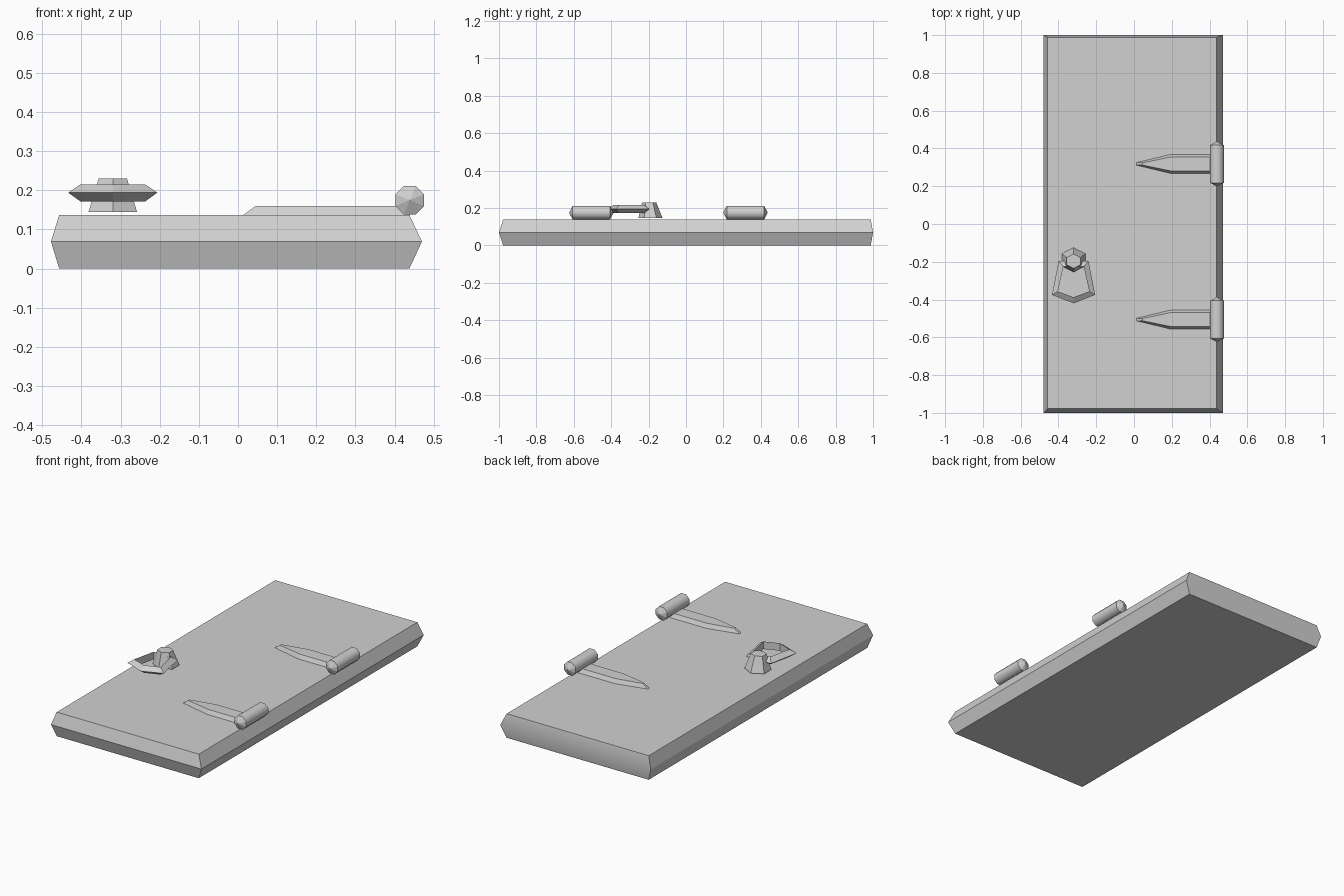
import bpy, bmesh, math
from mathutils import Vector

cube = bpy.data.objects.get("Cube")
if cube:
    bpy.data.objects.remove(cube, do_unlink=True)

grey = bpy.data.materials.new("plain grey")
grey.use_nodes = True
colour = (0.64, 0.64, 0.64, 1)
grey.diffuse_color = colour
grey.node_tree.nodes["Principled BSDF"].inputs["Base Color"].default_value = colour


def loft(name, loops, wrap=False, point=0, smooth=None):
    """Skin matching loops of points; cap the ends, or wrap last to first."""
    bm = bmesh.new()
    rows = [[bm.verts.new(p) for p in loop] for loop in loops]
    pairs = list(zip(rows, rows[1:]))
    if wrap:
        pairs.append((rows[-1], rows[0]))
    for a, b in pairs:
        n = len(a)
        for i in range(n):
            j = (i + 1) % n
            bm.faces.new((a[i], a[j], b[j], b[i]))
    caps = []
    if not wrap:
        caps = [bm.faces.new(rows[0]), bm.faces.new(rows[-1])]
    bmesh.ops.recalc_face_normals(bm, faces=bm.faces)
    if point:
        for v, cap in [(c.calc_center_median() + c.normal * point, c) for c in caps]:
            tip = bmesh.ops.poke(bm, faces=[cap])["verts"][0]
            tip.co = v
    bm.normal_update()
    for f in bm.faces:
        f.smooth = bool(smooth and smooth(f.normal))
    mesh = bpy.data.meshes.new(name)
    bm.to_mesh(mesh)
    bm.free()
    mesh.materials.append(grey)
    ob = bpy.data.objects.new(name, mesh)
    bpy.context.collection.objects.link(ob)
    return ob


def flat(points, z):
    return [Vector((x, y, z)) for x, y in points]


def rect(x0, x1, y0, y1, z):
    return flat([(x0, y0), (x1, y0), (x1, y1), (x0, y1)], z)


def polygon(sides, r, turn=0.0):
    angles = [turn + i * math.tau / sides for i in range(sides)]
    return [(r * math.cos(a), r * math.sin(a)) for a in angles]


# Door slab with a ridge around its rim; only the shallow back end is smooth
inset = (-0.457, 0.438, -0.978, 0.988)
loft("door_panel",
     [rect(*inset, 0), rect(-0.478, 0.47, -1, 1, 0.069), rect(*inset, 0.137)],
     smooth=lambda n: n.y > 0.9)

# Hinges: an eight-sided barrel with pointed ends and a tapered strap
for side, y in (("front", -0.506), ("back", 0.318)):
    barrel = polygon(8, 0.0395, math.pi / 8)
    loft(side + "_hinge_barrel",
         [[(0.439 + u, y + d, 0.175 + v) for u, v in barrel] for d in (-0.1, 0.1)],
         point=0.019, smooth=lambda n: abs(n.y) < 0.1)

    def strap(tip, tip_w, shoulder, w, z):
        half = [(tip, -tip_w), (shoulder, -w), (0.44, -w)]
        full = half + [(a, -b) for a, b in reversed(half)]
        return flat([(a, y + b) for a, b in full], z)

    loft(side + "_hinge_strap", [strap(0.012, 0.007, 0.19, 0.05, 0.136),
                                 strap(0.045, 0.006, 0.195, 0.037, 0.16)])

# Handle mount: a tapered six-sided block
def mount(r, y, z):
    return flat([(-0.32 + a * 1.1, y + b) for a, b in polygon(6, r, math.pi / 6)], z)


loft("handle_mount", [mount(0.065, -0.19, 0.145), mount(0.038, -0.197, 0.23)])

# Pull ring: a five-cornered loop with a three-sided section
def ring(bottom, wide, wide_y, narrow, top, z):
    pts = [(0, bottom), (wide, wide_y), (narrow, top), (-narrow, top), (-wide, wide_y)]
    return flat([(-0.32 + a, b) for a, b in pts], z)


inner = (-0.388, 0.083, -0.357, 0.054, -0.225)
loft("pull_ring",
     [ring(*inner, 0.172), ring(-0.42, 0.114, -0.375, 0.079, -0.195, 0.194),
      ring(*inner, 0.215)], wrap=True)
